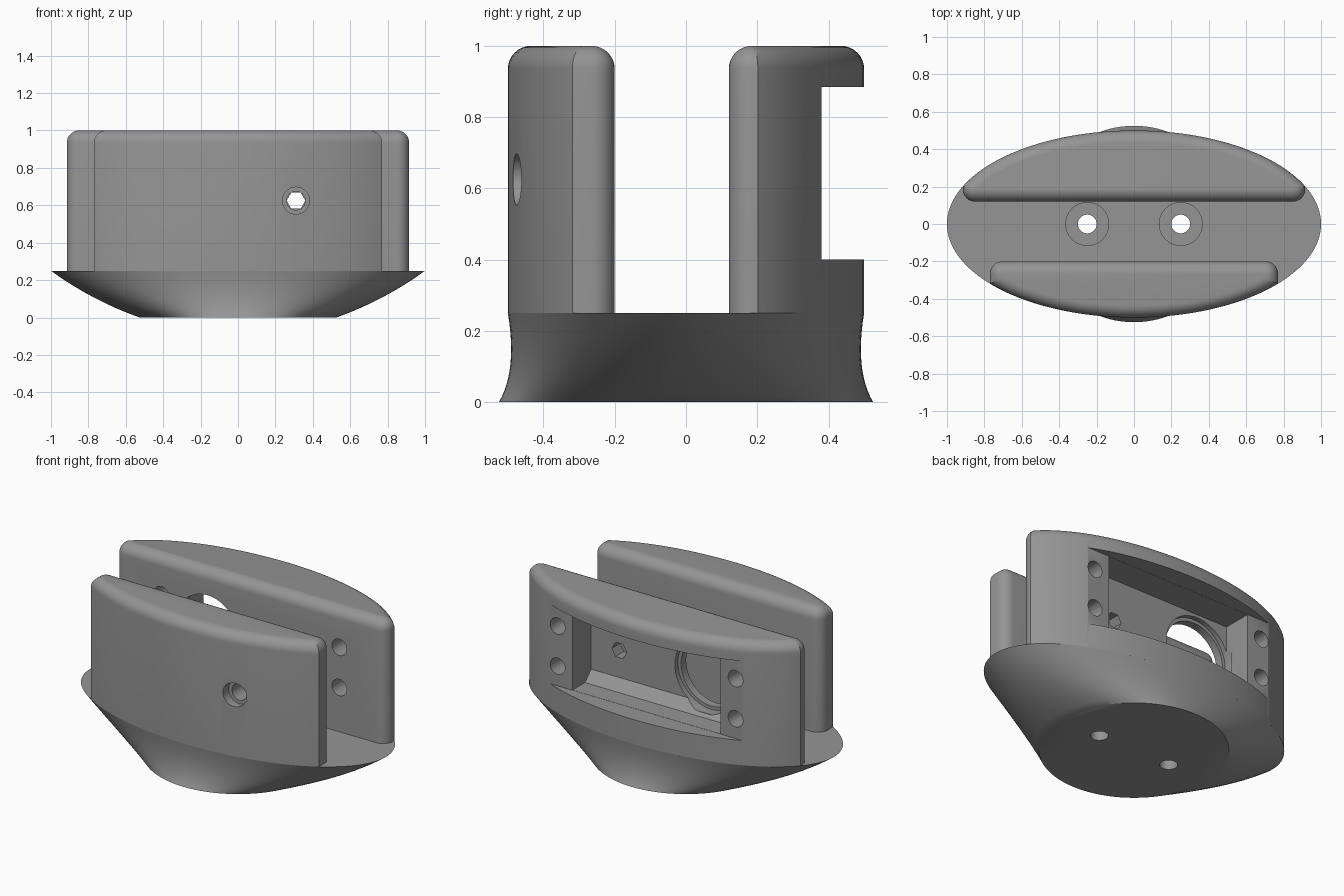
import bpy, math
from math import sin, cos, pi, sqrt

if "Cube" in bpy.data.objects:
    bpy.data.objects.remove(bpy.data.objects["Cube"])

grey = bpy.data.materials.new("mid grey")
grey.diffuse_color = (0.3, 0.3, 0.3, 1)
grey.use_nodes = True
grey.node_tree.nodes["Principled BSDF"].inputs["Base Color"].default_value = grey.diffuse_color


def mesh_object(name, verts, faces):
    me = bpy.data.meshes.new(name)
    me.from_pydata(verts, [], faces)
    me.materials.append(grey)
    ob = bpy.data.objects.new(name, me)
    bpy.context.collection.objects.link(ob)
    return ob


def loft(name, rings):
    """Closed solid through equal-length rings, listed bottom to top, each anticlockwise."""
    n = len(rings[0])
    faces = [tuple(range(n))[::-1], tuple(range((len(rings) - 1) * n, len(rings) * n))]
    for r in range(len(rings) - 1):
        for i in range(n):
            j = (i + 1) % n
            faces.append((r * n + i, r * n + j, (r + 1) * n + j, (r + 1) * n + i))
    return mesh_object(name, [p for ring in rings for p in ring], faces)


def activate(ob):
    bpy.ops.object.select_all(action='DESELECT')
    ob.select_set(True)
    bpy.context.view_layer.objects.active = ob


def cut(ob, cutter):
    activate(ob)
    m = ob.modifiers.new("cut", 'BOOLEAN')
    m.operation, m.solver, m.object = 'DIFFERENCE', 'EXACT', cutter
    bpy.ops.object.modifier_apply(modifier=m.name)
    bpy.data.objects.remove(cutter)


def drill_y(ob, x, z, r, y0, y1, n=32):
    ring = [(x + r * cos(2 * pi * i / n), z + r * sin(2 * pi * i / n)) for i in range(n)]
    cut(ob, loft("drill", [[(a, y, b) for a, b in ring] for y in (y1, y0)]))


def drill_z(ob, x, r, z0, z1, n=32):
    cut(ob, loft("drill", [[(x + r * cos(2 * pi * i / n), r * sin(2 * pi * i / n), z)
                            for i in range(n)] for z in (z0, z1)]))


def prism_x(profile, x0, x1):
    """Prism along x from a (y, z) profile, anticlockwise seen from +x."""
    return loft("prism", [[(x, y, z) for y, z in profile] for x in (x0, x1)])


def wall(name, inner, half, side):
    """Upright slab: oval outside, flat inside, rounded corners and top edge."""
    R, rings = 0.065, []
    steps = [(0, 0.25)] + [(R * (1 - cos(a)), 1 - R + R * sin(a))
                           for a in [pi / 2 * k / 8 for k in range(9)]]
    for d, z in steps:
        d = min(d, R - 0.0005)
        ring = []
        for s in (-1, 1):                       # rounded inner corners
            for k in range(9):
                t = pi / 2 * k / 8
                u, v = (cos(t), sin(t)) if s < 0 else (sin(t), cos(t))
                ring.append((s * (half - R + (R - d) * u), inner + R - (R - d) * v))
        a, b, h = 1 - d, 0.5 - d, half - d
        t0 = math.acos(h / a)                   # oval outer face
        for k in range(65):
            t = t0 + (pi - 2 * t0) * k / 64
            ring.append((a * cos(t), b * sin(t)))
        if side < 0:
            ring = [(x, -y) for x, y in reversed(ring)]
        rings.append([(x, y, z) for x, y in ring])
    return loft(name, rings)


# Base: round foot blending into an oval deck
rings = []
for k in range(13):
    t = k / 12
    z = 2 * t * (1 - t) * 0.09 + t * t * 0.25
    a = (1 - t) ** 2 * 0.525 + 2 * t * (1 - t) * 0.78 + t * t
    b = (1 - t) ** 2 * 0.525 + 2 * t * (1 - t) * 0.473 + t * t * 0.5
    rings.append([(a * cos(2 * pi * i / 128), b * sin(2 * pi * i / 128), z) for i in range(128)])
base = loft("base", rings)
for x in (-0.25, 0.25):
    drill_z(base, x, 0.115, 0.13, 0.4)
    drill_z(base, x, 0.05, -0.1, 0.4)

# Front wall with a counterbored cable hole
front = wall("front_wall", 0.2, 0.77, -1)
drill_y(front, 0.31, 0.625, 0.072, -0.7, -0.43)
drill_y(front, 0.31, 0.625, 0.05, -0.7, 0.0)

# Back wall: recess for a cover, deep pocket, round opening and bolt holes
back = wall("back_wall", 0.12, 0.915, 1)
cut(back, prism_x([(0.38, 0.4), (0.7, 0.4), (0.7, 0.885), (0.38, 0.885)], -0.8, 0.8))
cut(back, prism_x([(0.2, 0.46), (0.26, 0.401), (0.65, 0.401), (0.65, 0.884), (0.2, 0.884)],
                  -0.5, 0.5))
drill_y(back, -0.29, 0.64, 0.205, 0.0, 0.3, 64)
drill_y(back, -0.29, 0.64, 0.225, 0.17, 0.24, 64)
drill_y(back, 0.31, 0.625, 0.05, 0.0, 0.3, 6)
for x in (-0.6, 0.6):
    for z in (0.52, 0.765):
        drill_y(back, x, z, 0.05, 0.0, 0.6)

for ob in (base, front, back):
    activate(ob)
    bpy.ops.object.shade_smooth_by_angle(angle=math.radians(30))
